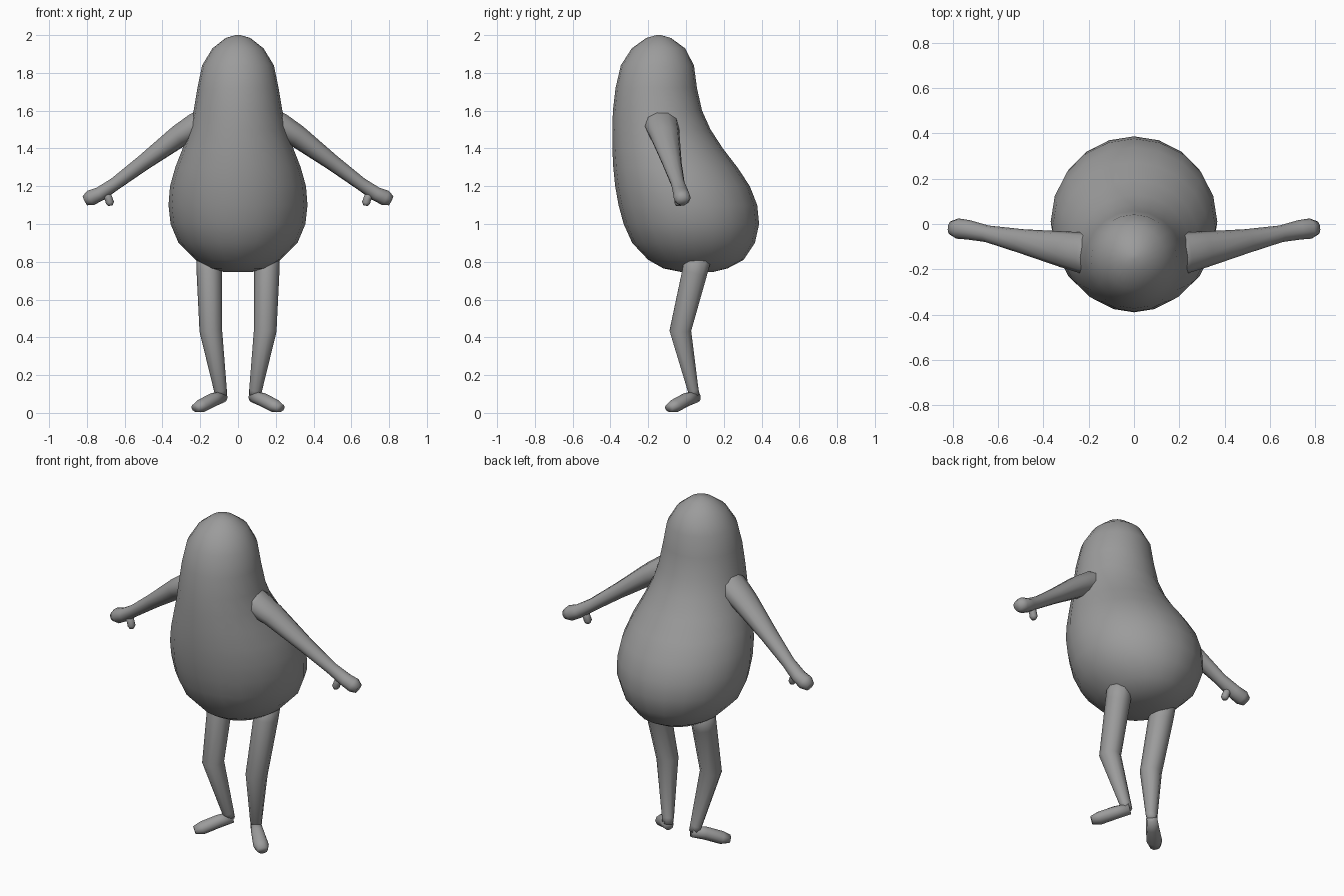
import bpy, bmesh, math
from mathutils import Vector

grey = bpy.data.materials.new("plain_grey")
grey.diffuse_color = (0.33, 0.33, 0.33, 1)


def loft(name, rings, sides, ref, axis=None, mirror=True):
    """Skin elliptical rings (centre, half width, half height) along a path."""
    bm = bmesh.new()
    centres = [Vector(r[0]) for r in rings]
    loops = []
    for i, (c, w, h) in enumerate(rings):
        a, b = centres[max(i - 1, 0)], centres[min(i + 1, len(rings) - 1)]
        t = Vector(axis) if axis else (b - a).normalized()
        u = t.cross(Vector(ref)).normalized()
        v = u.cross(t)
        angles = [2 * math.pi * k / sides for k in range(sides)]
        loops.append([bm.verts.new(centres[i] + u * w * math.cos(g) + v * h * math.sin(g))
                      for g in angles])
    for p, q in zip(loops, loops[1:]):
        for k in range(sides):
            n = (k + 1) % sides
            bm.faces.new((p[k], p[n], q[n], q[k]))
    bm.faces.new(loops[0])
    bm.faces.new(loops[-1])
    bmesh.ops.recalc_face_normals(bm, faces=bm.faces)
    for f in bm.faces:
        f.smooth = True
    mesh = bpy.data.meshes.new(name)
    bm.to_mesh(mesh)
    bm.free()
    mesh.materials.append(grey)
    obj = bpy.data.objects.new(name, mesh)
    bpy.context.collection.objects.link(obj)
    if mirror:
        obj.modifiers.new("mirror", 'MIRROR')
    return obj


# Pear-shaped body: height, half width, front y, back y
profile = [
    (0.745, 0.07, -0.02, 0.14), (0.765, 0.15, -0.12, 0.22), (0.81, 0.225, -0.20, 0.305),
    (0.90, 0.315, -0.285, 0.365), (1.00, 0.357, -0.33, 0.387), (1.10, 0.368, -0.357, 0.377),
    (1.20, 0.36, -0.375, 0.338), (1.30, 0.332, -0.385, 0.272), (1.40, 0.293, -0.39, 0.195),
    (1.50, 0.258, -0.39, 0.13), (1.60, 0.235, -0.387, 0.085), (1.72, 0.215, -0.373, 0.058),
    (1.84, 0.19, -0.345, 0.042), (1.93, 0.135, -0.287, -0.005), (1.985, 0.065, -0.21, -0.08),
    (2.0, 0.012, -0.157, -0.133)]
loft("body", [((0, (f + b) / 2, z), w, (b - f) / 2) for z, w, f, b in profile],
     20, (0, 1, 0), axis=(0, 0, 1), mirror=False)

# Arms ending in mitten hands
loft("arms", [
    ((0.16, -0.135, 1.55), 0.09, 0.07), ((0.22, -0.128, 1.52), 0.092, 0.072),
    ((0.31, -0.112, 1.467), 0.08, 0.061), ((0.50, -0.075, 1.325), 0.053, 0.043),
    ((0.65, -0.043, 1.213), 0.037, 0.035), ((0.73, -0.026, 1.16), 0.043, 0.038),
    ((0.78, -0.02, 1.138), 0.045, 0.043), ((0.81, -0.017, 1.123), 0.03, 0.028)],
    10, (0, 0, 1))

# Thumbs
loft("thumbs", [
    ((0.71, -0.035, 1.18), 0.025, 0.025), ((0.685, -0.038, 1.135), 0.021, 0.021),
    ((0.678, -0.04, 1.112), 0.022, 0.022), ((0.676, -0.04, 1.097), 0.012, 0.014)],
    8, (0, 1, 0))

# Legs with bent knees
loft("legs", [
    ((0.152, 0.07, 0.85), 0.07, 0.075), ((0.152, 0.045, 0.74), 0.067, 0.07),
    ((0.144, -0.03, 0.435), 0.06, 0.06), ((0.093, 0.038, 0.12), 0.034, 0.03),
    ((0.088, 0.048, 0.085), 0.03, 0.026)],
    10, (0, 1, 0))

# Feet turned outward
loft("feet", [
    ((0.078, 0.057, 0.088), 0.03, 0.032), ((0.13, 0.002, 0.07), 0.036, 0.036),
    ((0.195, -0.06, 0.037), 0.043, 0.035), ((0.226, -0.09, 0.026), 0.029, 0.022)],
    10, (0, 0, 1))
